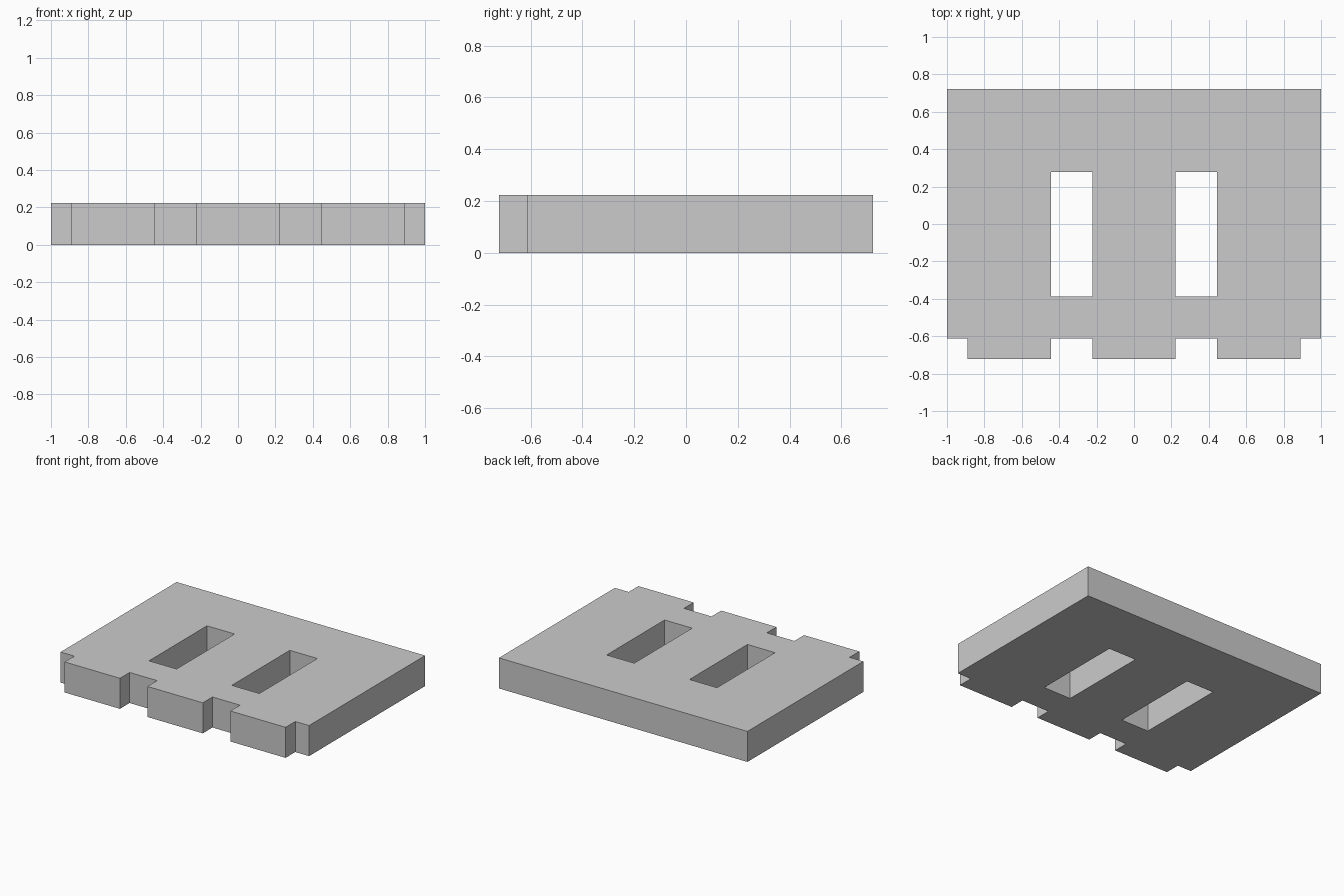
import bpy
import bmesh

if "Cube" in bpy.data.objects:
    bpy.data.objects.remove(bpy.data.objects["Cube"])

U = 1 / 9            # module: the plate is 18 modules wide
THICKNESS = 2 * U
xs = [-9, -8, -4, -2, 2, 4, 8, 9]
ys = [-6.5, -5.5, -3.5, 2.5, 6.5]


def is_solid(col, row):
    if row == 0:                      # front edge: three tabs
        return col in (1, 3, 5)
    if row == 2:                      # middle band: two slots
        return col not in (2, 4)
    return True


# Plan of the plate, laid out as a grid of cells
bm = bmesh.new()
verts = {(i, j): bm.verts.new((x * U, y * U, 0))
         for i, x in enumerate(xs) for j, y in enumerate(ys)}
for i in range(len(xs) - 1):
    for j in range(len(ys) - 1):
        if is_solid(i, j):
            bm.faces.new([verts[i, j], verts[i + 1, j],
                          verts[i + 1, j + 1], verts[i, j + 1]])
bmesh.ops.delete(bm, geom=[v for v in bm.verts if not v.link_faces],
                 context='VERTS')

# Raise the plan into a solid plate
top = bmesh.ops.extrude_face_region(bm, geom=bm.faces[:], use_keep_orig=True)
bmesh.ops.translate(bm, vec=(0, 0, THICKNESS),
                    verts=[g for g in top["geom"]
                           if isinstance(g, bmesh.types.BMVert)])
bmesh.ops.recalc_face_normals(bm, faces=bm.faces[:])

mesh = bpy.data.meshes.new("slotted_plate")
bm.to_mesh(mesh)
bm.free()
plate = bpy.data.objects.new("slotted_plate", mesh)
bpy.context.collection.objects.link(plate)
